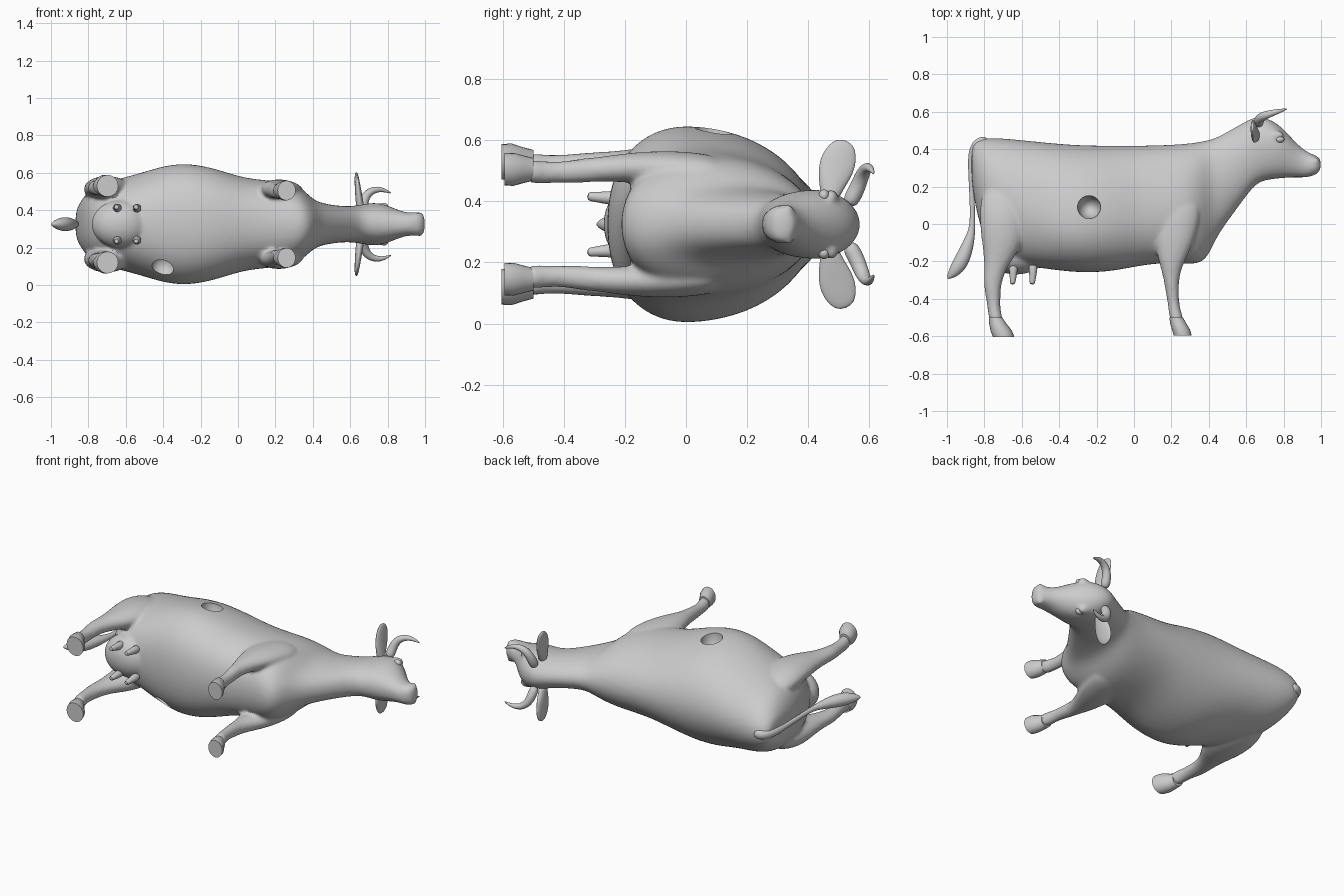
import bpy, bmesh, math
from mathutils import Vector

if "Cube" in bpy.data.objects:
    bpy.data.objects.remove(bpy.data.objects["Cube"], do_unlink=True)

ZC = 0.325          # mid-plane of the cow, which lies on its side
SIDES = (("left", -1), ("right", 1))

grey = bpy.data.materials.new("plain grey")
grey.use_nodes = True
grey.diffuse_color = (0.6, 0.6, 0.6, 1)
grey.node_tree.nodes["Principled BSDF"].inputs["Base Color"].default_value = (0.6, 0.6, 0.6, 1)


def loft(bm, rings):
    """Skin closed rings of points and cap both ends."""
    rows = [[bm.verts.new(p) for p in r] for r in rings]
    n = len(rows[0])
    faces = [bm.faces.new((a[i], a[(i + 1) % n], b[(i + 1) % n], b[i]))
             for a, b in zip(rows, rows[1:]) for i in range(n)]
    faces += [bm.faces.new(rows[0]), bm.faces.new(rows[-1])]
    bmesh.ops.recalc_face_normals(bm, faces=faces)


def finish(name, bm, subdiv=0):
    me = bpy.data.meshes.new(name)
    bm.to_mesh(me)
    bm.free()
    ob = bpy.data.objects.new(name, me)
    bpy.context.collection.objects.link(ob)
    me.materials.append(grey)
    if subdiv:
        ob.modifiers.new("round", "SUBSURF").levels = subdiv
        ob.modifiers["round"].render_levels = subdiv
    return ob


def apply_and_smooth(ob, angle=40):
    bpy.ops.object.select_all(action="DESELECT")
    bpy.context.view_layer.objects.active = ob
    ob.select_set(True)
    for m in list(ob.modifiers):
        bpy.ops.object.modifier_apply(modifier=m.name)
    bpy.ops.object.shade_smooth_by_angle(angle=math.radians(angle))
    ob.select_set(False)


def body_ring(x, top, bot, w, k, n=16):
    """Egg-shaped section across the body; k is the height of the widest line."""
    mid, pts = bot + (top - bot) * k, []
    for i in range(n):
        a = 2 * math.pi * i / n
        c, s = math.cos(a), math.sin(a)
        wide = math.copysign(abs(c) ** (0.8 if s < 0 else 1), c)
        pts.append(Vector((x, mid + 1.02 * s * ((top - mid) if s > 0 else (mid - bot)), ZC + 1.015 * w * wide)))
    return pts


def leg_ring(y, x0, x1, off, half, n=12):
    return [Vector(((x0 + x1) / 2 + (x1 - x0) * 0.52 * math.cos(2 * math.pi * i / n), y,
                    ZC + off + half * 1.04 * math.sin(2 * math.pi * i / n))) for i in range(n)]


def tube(bm, path, ref, n=10):
    """Tapered tube; each path point is x, y, z and two radii."""
    pts, rings = [Vector(p[:3]) for p in path], []
    for i, p in enumerate(path):
        t = (pts[min(i + 1, len(pts) - 1)] - pts[max(i - 1, 0)]).normalized()
        u = Vector(ref).cross(t).normalized()
        v = t.cross(u)
        rings.append([pts[i] + u * p[3] * math.cos(2 * math.pi * j / n) + v * p[4] * math.sin(2 * math.pi * j / n)
                      for j in range(n)])
    loft(bm, rings)


def ball(bm, loc, scale, seg=20):
    r = bmesh.ops.create_uvsphere(bm, u_segments=seg, v_segments=seg // 2, radius=1)
    bmesh.ops.scale(bm, vec=scale, verts=r["verts"])
    bmesh.ops.translate(bm, vec=loc, verts=r["verts"])


# Trunk, neck and head: x, top, bottom, half width, widest height
BODY = [(-0.87, 0.41, 0.24, 0.06, 0.5), (-0.85, 0.44, 0.1, 0.11, 0.5), (-0.80, 0.462, -0.1, 0.185, 0.5),
        (-0.70, 0.46, -0.2, 0.23, 0.5), (-0.55, 0.445, -0.23, 0.265, 0.43), (-0.40, 0.43, -0.25, 0.315, 0.38),
        (-0.27, 0.422, -0.262, 0.33, 0.38), (-0.12, 0.42, -0.255, 0.30, 0.38), (0.02, 0.42, -0.225, 0.25, 0.4),
        (0.16, 0.423, -0.208, 0.235, 0.42), (0.28, 0.43, -0.213, 0.225, 0.42), (0.35, 0.44, -0.215, 0.185, 0.45),
        (0.40, 0.45, -0.17, 0.135, 0.5), (0.44, 0.462, -0.07, 0.115, 0.5), (0.52, 0.505, 0.04, 0.10, 0.5),
        (0.60, 0.552, 0.15, 0.095, 0.55), (0.66, 0.578, 0.225, 0.105, 0.6), (0.73, 0.56, 0.238, 0.118, 0.6),
        (0.79, 0.52, 0.245, 0.105, 0.6), (0.86, 0.44, 0.25, 0.075, 0.5), (0.91, 0.395, 0.247, 0.06, 0.5),
        (0.95, 0.375, 0.255, 0.064, 0.5), (0.98, 0.362, 0.267, 0.062, 0.5), (1.0, 0.345, 0.295, 0.045, 0.5)]
# Legs: height, back, front, sideways offset, half thickness
REAR = [(0.22, -0.80, -0.62, 0.15, 0.05), (0.08, -0.83, -0.57, 0.185, 0.07), (-0.05, -0.82, -0.58, 0.195, 0.065),
        (-0.15, -0.805, -0.62, 0.195, 0.055), (-0.24, -0.80, -0.685, 0.195, 0.043), (-0.33, -0.805, -0.712, 0.195, 0.04),
        (-0.40, -0.79, -0.715, 0.19, 0.037), (-0.47, -0.78, -0.715, 0.19, 0.037), (-0.53, -0.775, -0.69, 0.195, 0.045)]
FORE = [(0.15, 0.12, 0.36, 0.165, 0.055), (0.0, 0.10, 0.35, 0.18, 0.06), (-0.12, 0.115, 0.31, 0.185, 0.055),
        (-0.21, 0.135, 0.265, 0.185, 0.046), (-0.29, 0.158, 0.24, 0.18, 0.04), (-0.35, 0.167, 0.24, 0.175, 0.04),
        (-0.41, 0.178, 0.24, 0.17, 0.034), (-0.47, 0.186, 0.25, 0.17, 0.036), (-0.53, 0.192, 0.275, 0.175, 0.043)]

bm = bmesh.new()
loft(bm, [body_ring(*s) for s in BODY])
for _, sg in SIDES:
    for leg in (REAR, FORE):
        loft(bm, [leg_ring(y, a, b, sg * o, h) for y, a, b, o, h in leg])
    # brow ridges and nostril rims
    ball(bm, (0.765, 0.475, ZC + sg * 0.09), (0.04, 0.025, 0.025), 12)
    ball(bm, (0.968, 0.335, ZC + sg * 0.048), (0.025, 0.02, 0.018), 12)
ball(bm, (-0.63, -0.17, ZC), (0.16, 0.105, 0.13), 16)      # udder
body = finish("body", bm, 2)
remesh = body.modifiers.new("blend", "REMESH")
remesh.mode = "VOXEL"
remesh.voxel_size = 0.011
relax = body.modifiers.new("relax", "SMOOTH")
relax.factor = 0.5
relax.iterations = 4

# Round sockets in the flank and in the lower belly
cutters = []
for name, loc, scale in (("flank_socket", (-0.24, 0.09, 0.632), (0.062, 0.062, 0.10)),
                         ("belly_socket", (-0.40, -0.16, 0.10), (0.06, 0.05, 0.06))):
    bm = bmesh.new()
    ball(bm, loc, scale, 32)
    cut = finish(name, bm)
    cut.hide_render = True
    mod = body.modifiers.new(name, "BOOLEAN")
    mod.operation = "DIFFERENCE"
    mod.solver = "EXACT"
    mod.object = cut
    cutters.append(cut)
apply_and_smooth(body, 45)
for cut in cutters:
    bpy.data.objects.remove(cut, do_unlink=True)

# Tail with tuft
bm = bmesh.new()
tube(bm, [(-0.78, 0.44, ZC, 0.03, 0.03), (-0.83, 0.445, ZC, 0.026, 0.03), (-0.865, 0.40, ZC, 0.024, 0.025),
          (-0.872, 0.30, ZC, 0.017, 0.018), (-0.866, 0.15, ZC, 0.014, 0.014), (-0.862, 0.0, ZC, 0.014, 0.014),
          (-0.872, -0.06, ZC, 0.024, 0.022), (-0.897, -0.14, ZC, 0.038, 0.036), (-0.928, -0.21, ZC, 0.045, 0.042),
          (-0.965, -0.26, ZC, 0.033, 0.03), (-0.998, -0.293, ZC, 0.006, 0.006)], (0, 0, 1))
apply_and_smooth(finish("tail", bm, 2))

for side, sg in SIDES:
    # Hooves with flat soles
    for name, off, rings in (
            ("rear", 0.205, [(-0.50, -0.775, -0.705, 0.037), (-0.535, -0.772, -0.682, 0.046),
                             (-0.57, -0.765, -0.655, 0.057), (-0.605, -0.752, -0.642, 0.056)]),
            ("front", 0.18, [(-0.50, 0.19, 0.26, 0.036), (-0.535, 0.196, 0.28, 0.044),
                             (-0.565, 0.205, 0.298, 0.052), (-0.595, 0.214, 0.306, 0.051)])):
        bm = bmesh.new()
        loft(bm, [leg_ring(y, a, b, sg * off, h, 20) for y, a, b, h in rings])
        apply_and_smooth(finish(f"{side}_{name}_hoof", bm))

    # Horn sweeping outward then forward
    bm = bmesh.new()
    tube(bm, [(0.665, 0.53, ZC + sg * 0.06, 0.03, 0.03), (0.668, 0.56, ZC + sg * 0.115, 0.028, 0.028),
              (0.69, 0.578, ZC + sg * 0.165, 0.025, 0.025), (0.735, 0.592, ZC + sg * 0.188, 0.019, 0.019),
              (0.78, 0.605, ZC + sg * 0.184, 0.012, 0.012), (0.82, 0.615, ZC + sg * 0.165, 0.003, 0.003)], (0, 1, 0))
    apply_and_smooth(finish(f"{side}_horn", bm, 2))

    # Leaf-shaped ear
    bm = bmesh.new()
    tube(bm, [(0.655, 0.47, ZC + sg * 0.07, 0.025, 0.022), (0.65, 0.475, ZC + sg * 0.12, 0.042, 0.022),
              (0.642, 0.49, ZC + sg * 0.18, 0.064, 0.018), (0.636, 0.508, ZC + sg * 0.235, 0.058, 0.014),
              (0.632, 0.525, ZC + sg * 0.275, 0.028, 0.008)], (1, 0, 0))
    apply_and_smooth(finish(f"{side}_ear", bm, 2))

    # Eye
    bm = bmesh.new()
    ball(bm, (0.78, 0.452, ZC + sg * 0.094), (0.024, 0.018, 0.02))
    apply_and_smooth(finish(f"{side}_eye", bm))

    # Teats
    for name, x in (("rear", -0.645), ("front", -0.54)):
        bm = bmesh.new()
        tube(bm, [(x, -0.21, ZC + sg * 0.085, 0.03, 0.03), (x, -0.265, ZC + sg * 0.087, 0.021, 0.021),
                  (x - 0.003, -0.30, ZC + sg * 0.09, 0.017, 0.017),
                  (x - 0.005, -0.325, ZC + sg * 0.092, 0.015, 0.015)], (1, 0, 0))
        apply_and_smooth(finish(f"{side}_{name}_teat", bm, 1))
